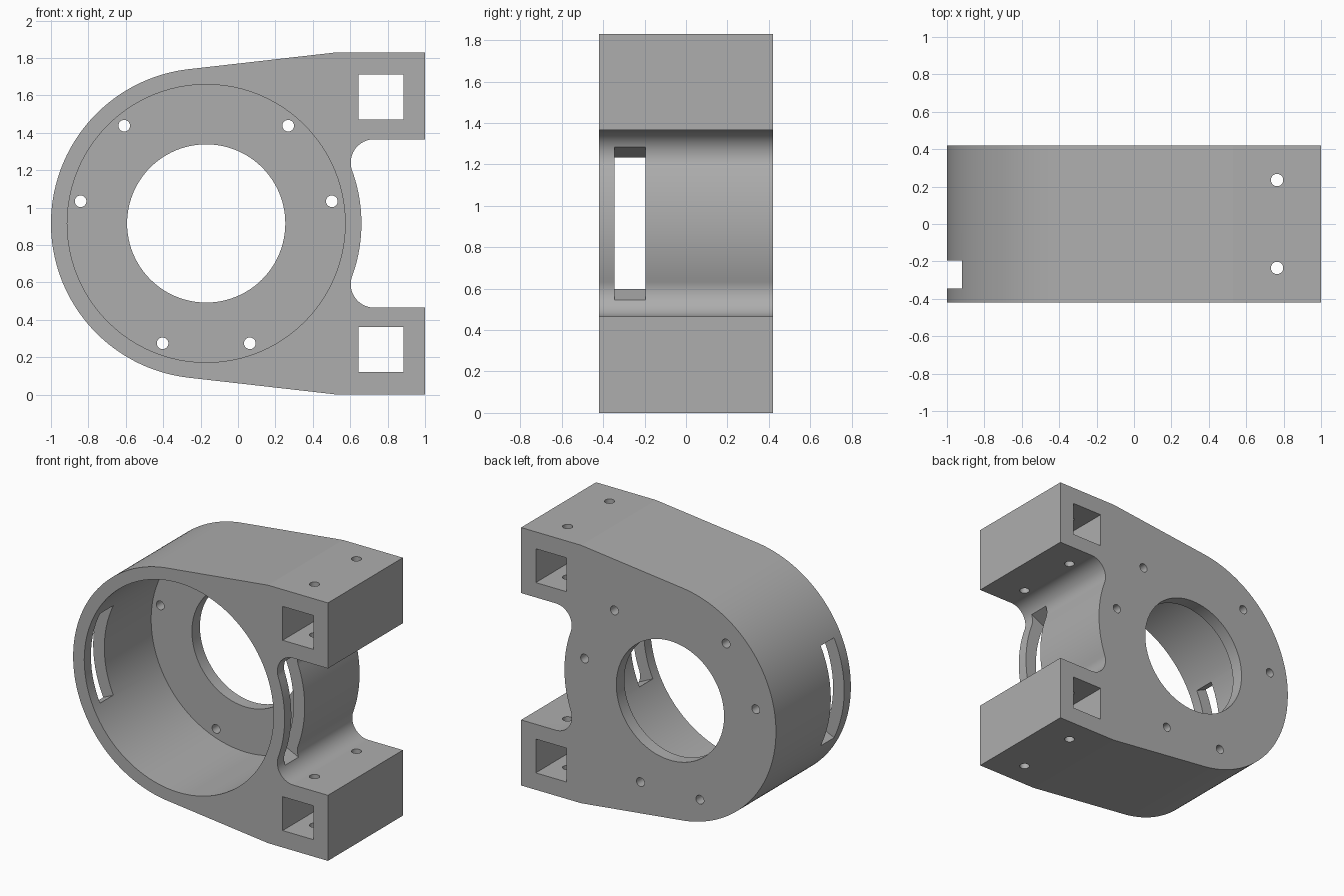
import bpy, bmesh
from math import sin, cos, tan, pi, radians, sqrt, atan2, acos
from mathutils import Matrix, Vector

cube = bpy.data.objects.get("Cube")
if cube:
    bpy.data.objects.remove(cube, do_unlink=True)

# Main dimensions
HEIGHT, DEPTH = 1.83, 0.84
CX, CZ = -0.17, HEIGHT / 2
R_OUT, R_BORE, R_WINDOW = 0.83, 0.743, 0.423
WALL = 0.09
FILLET = 0.125
ARM = 0.465            # height of each clamp arm
BEND_X = 0.53          # where the arm top starts to slope
BACK = DEPTH / 2

grey = bpy.data.materials.new("plain grey")
grey.use_nodes = True
grey.diffuse_color = (0.42, 0.42, 0.42, 1)
grey.node_tree.nodes["Principled BSDF"].inputs["Base Color"].default_value = grey.diffuse_color


def arc(cx, cz, r, a0, a1, steps):
    return [(cx + r * cos(a0 + (a1 - a0) * i / steps),
             cz + r * sin(a0 + (a1 - a0) * i / steps)) for i in range(steps + 1)]


def make_object(name, bm):
    bmesh.ops.recalc_face_normals(bm, faces=bm.faces)
    mesh = bpy.data.meshes.new(name)
    bm.to_mesh(mesh)
    bm.free()
    mesh.materials.append(grey)
    obj = bpy.data.objects.new(name, mesh)
    bpy.context.collection.objects.link(obj)
    return obj


def prism(name, outline, y0, y1):
    """Extrude an x-z outline along y."""
    bm = bmesh.new()
    face = bm.faces.new([bm.verts.new((x, y0, z)) for x, z in outline])
    top = bmesh.ops.extrude_face_region(bm, geom=[face])["geom"]
    bmesh.ops.translate(bm, vec=(0, y1 - y0, 0),
                        verts=[v for v in top if isinstance(v, bmesh.types.BMVert)])
    return make_object(name, bm)


def cylinder(name, centre, r, length, axis):
    bm = bmesh.new()
    turn = Matrix.Rotation(pi / 2, 4, 'X') if axis == 'Y' else Matrix()
    bmesh.ops.create_cone(bm, cap_ends=True, segments=96, radius1=r, radius2=r,
                          depth=length, matrix=Matrix.Translation(centre) @ turn)
    return make_object(name, bm)


def cut(body, cutter):
    cutter.hide_render = True
    mod = body.modifiers.new("cut", 'BOOLEAN')
    mod.operation, mod.solver, mod.object = 'DIFFERENCE', 'EXACT', cutter
    bpy.context.view_layer.objects.active = body
    bpy.ops.object.modifier_apply(modifier=mod.name)
    bpy.data.objects.remove(cutter, do_unlink=True)


# Housing outline: upper half, worked relative to the ring centre, then mirrored
fil_z = CZ - ARM - FILLET
fil_x = sqrt((R_OUT + FILLET) ** 2 - fil_z ** 2)
fil_a = atan2(fil_z, fil_x)
bend = Vector((BEND_X - CX, CZ))
tangent = atan2(bend.y, bend.x) + acos(R_OUT / bend.length)
upper = arc(0, 0, R_OUT, 0, fil_a, 12)
upper += arc(fil_x, fil_z, FILLET, fil_a + pi, pi / 2, 36)[1:]
upper += [(1 - CX, CZ - ARM), (1 - CX, CZ), (bend.x, bend.y)]
upper += arc(0, 0, R_OUT, tangent, pi, 48)
lower = [(x, -z) for x, z in reversed(upper[1:-1])]
housing = prism("motor_clamp_housing", [(CX + x, CZ + z) for x, z in upper + lower], -BACK, BACK)

# Deep bore open at the front, and the round window in the back wall
bore_len = DEPTH - WALL + 0.1
cut(housing, cylinder("bore_cutter", (CX, BACK - WALL - bore_len / 2, CZ), R_BORE, bore_len, 'Y'))
cut(housing, cylinder("window_cutter", (CX, BACK, CZ), R_WINDOW, 0.5, 'Y'))

# Screw holes through the back wall
for angle in (10, 50, 130, 170, 250, 290):
    a = radians(angle)
    cut(housing, cylinder("screw_cutter", (CX + 0.682 * cos(a), BACK, CZ + 0.682 * sin(a)),
                          0.031, 0.4, 'Y'))

# Wedge-shaped slots through both sides of the ring
slope = tan(radians(25.3))
for side in (-1, 1):
    near, far = 0.5, 0.9
    wedge = [(near, -near), (far, -far), (far, far), (near, near)]
    cut(housing, prism("slot_cutter", [(CX + side * x, CZ + z * slope) for x, z in wedge],
                       -0.345, -0.195))

# Square tube channels through the arms
for z in (0.24, HEIGHT - 0.24):
    h = 0.12
    square = [(0.765 - h, z - h), (0.765 + h, z - h), (0.765 + h, z + h), (0.765 - h, z + h)]
    cut(housing, prism("channel_cutter", square, -BACK - 0.1, BACK + 0.1))

# Clamp bolt holes down through both arms
for y in (-0.235, 0.235):
    cut(housing, cylinder("bolt_cutter", (0.765, y, CZ), 0.033, HEIGHT + 0.2, 'Z'))

bpy.ops.object.select_all(action='DESELECT')
housing.select_set(True)
bpy.context.view_layer.objects.active = housing
bpy.ops.object.shade_smooth_by_angle(angle=radians(5))
